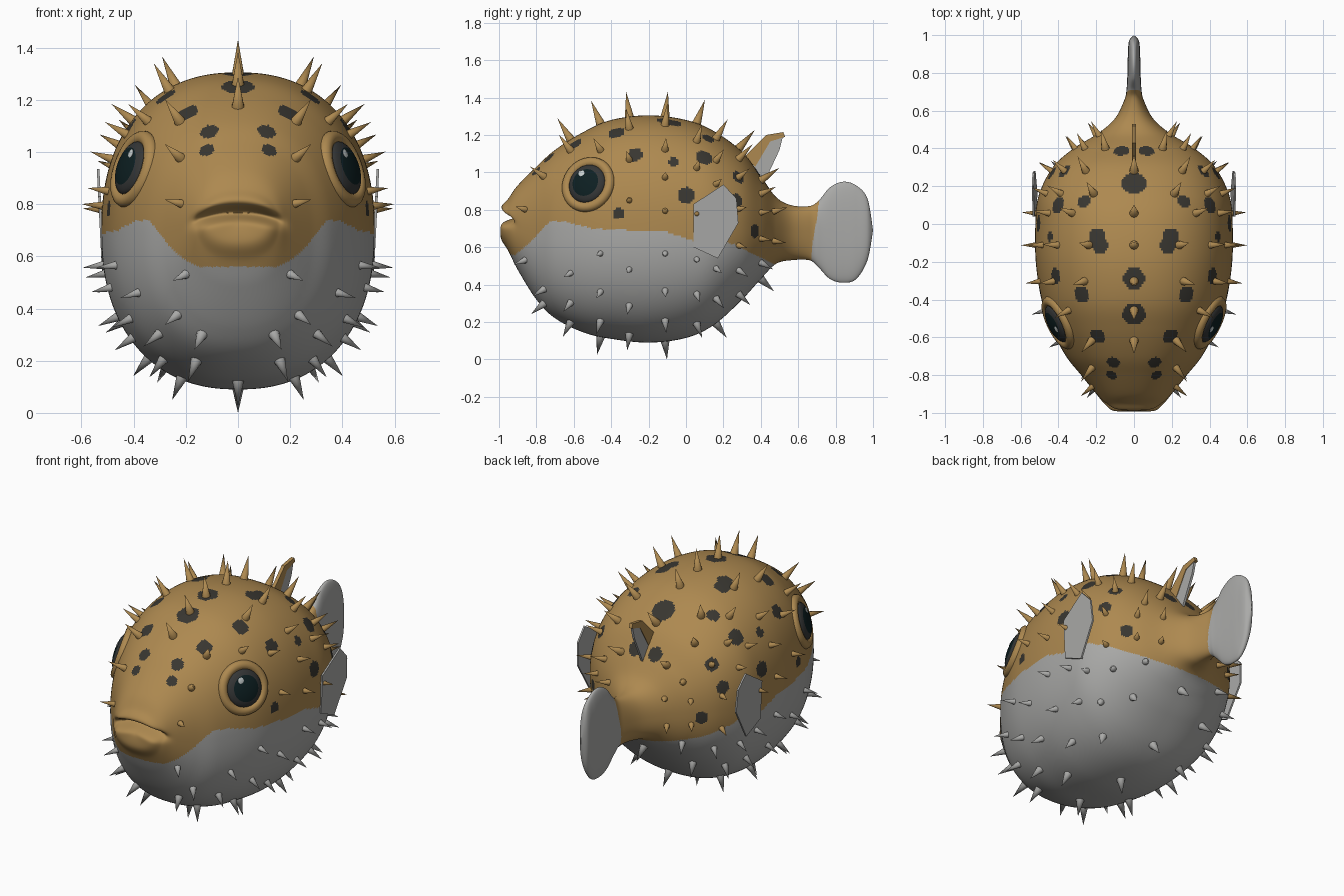
import bpy, bmesh, math
from mathutils import Vector, Matrix

cube = bpy.data.objects.get("Cube")
if cube:
    bpy.data.objects.remove(cube)


def material(name, r, g, b):
    mat = bpy.data.materials.new(name)
    mat.use_nodes = True
    mat.diffuse_color = (r, g, b, 1)
    bsdf = next(n for n in mat.node_tree.nodes if n.type == 'BSDF_PRINCIPLED')
    bsdf.inputs["Base Color"].default_value = (r, g, b, 1)
    return mat


TAN = material("sandy_tan", .42, .25, .08)
GREY = material("pale_grey", .40, .40, .39)
SPOT = material("dark_spot", .04, .037, .03)
RING = material("eye_ring", .035, .037, .037)
PUPIL = material("dark_teal_pupil", .004, .014, .016)
GLINT = material("eye_glint", .6, .65, .65)


def finish(name, bm, mats, smooth_angle=None):
    """Turn a bmesh into a named object with materials and shading."""
    bmesh.ops.recalc_face_normals(bm, faces=bm.faces)
    mesh = bpy.data.meshes.new(name)
    bm.to_mesh(mesh)
    bm.free()
    obj = bpy.data.objects.new(name, mesh)
    bpy.context.collection.objects.link(obj)
    for mat in mats:
        mesh.materials.append(mat)
    if smooth_angle:
        bpy.ops.object.select_all(action='DESELECT')
        obj.select_set(True)
        bpy.context.view_layer.objects.active = obj
        bpy.ops.object.shade_smooth_by_angle(angle=math.radians(smooth_angle))


# Body stations from snout to tail fin: y, bottom, top, half width
STATIONS = [Vector(s) for s in (
    (-.985, .73, .73, 0), (-.99, .65, .81, .11), (-.95, .58, .86, .16), (-.9, .48, .93, .2),
    (-.8, .32, 1.03, .28), (-.7, .22, 1.12, .36), (-.55, .145, 1.215, .44), (-.4, .11, 1.28, .49),
    (-.2, .09, 1.305, .52), (0, .115, 1.28, .522), (.15, .185, 1.22, .505), (.3, .32, 1.11, .43),
    (.4, .43, .98, .32), (.48, .51, .87, .19), (.56, .53, .825, .1), (.66, .53, .82, .05),
    (.71, .49, .85, .04), (.77, .43, .92, .036), (.84, .41, .95, .034), (.91, .43, .93, .032),
    (.97, .53, .86, .026), (1, .69, .69, 0))]
STEPS, SEGMENTS, POWER = 14, 320, 2 / 2.3


def interpolate_stations():
    """Catmull-Rom curve through the stations."""
    last, result = len(STATIONS) - 1, []
    for i in range(last):
        a, b, c, d = (STATIONS[min(max(k, 0), last)] for k in range(i - 1, i + 3))
        for s in range(STEPS):
            t = s / STEPS
            result.append(b + (c - a) * t / 2 + (a * 2 - b * 5 + c * 4 - d) * t * t / 2
                          + (b * 3 - a - c * 3 + d) * t ** 3 / 2)
    return result + [STATIONS[-1]]


RINGS = interpolate_stations()


def signed_power(value, power):
    return math.copysign(abs(value) ** power, value)


def ring_point(ring, angle):
    """Point on a rounded section; angle runs from the top towards +x."""
    y, low, high, half = ring
    return Vector((half * signed_power(math.sin(angle), POWER), y,
                   (low + high + (high - low) * signed_power(math.cos(angle), POWER)) / 2))


def surface(y, degrees):
    """Position and outward normal on the body."""
    i = min(range(STEPS, len(RINGS) - 1), key=lambda k: abs(RINGS[k].x - y))
    a = math.radians(degrees)
    p = ring_point(RINGS[i], a)
    along = ring_point(RINGS[i + 1], a) - ring_point(RINGS[i - 1], a)
    around = ring_point(RINGS[i], a + .05) - ring_point(RINGS[i], a - .05)
    n = along.cross(around).normalized()
    if n.dot(p - Vector((0, p.y, (RINGS[i].y + RINGS[i].z) / 2))) < 0:
        n.negate()
    return p, n


def mirrored(v, side):
    return Vector((v.x * side, v.y, v.z))


def sides(degrees):
    return (1,) if degrees in (0, 180) else (1, -1)


# Height of the pale belly's edge along the body
BELLY = ((-1.1, .56), (-.91, .56), (-.83, .63), (-.73, .735), (-.66, .74), (-.5, .7), (-.1, .68),
         (.05, .63), (.2, .64), (.35, .57), (.49, .5))


def is_belly(p):
    for (ya, za), (yb, zb) in zip(BELLY, BELLY[1:]):
        if ya <= p.y < yb:
            return p.z < za + (zb - za) * (p.y - ya) / (yb - ya)
    return False


# Dark spots: y, angle, radius
SPOTS = []
for y, deg, radius in ((-.8, 22, .03), (-.73, 16, .036), (-.59, 24, .042), (-.48, 0, .062),
                       (-.29, 0, .058), (.22, 0, .068), (-.11, 17, .046), (-.07, 19, .046),
                       (-.37, 31, .045), (.28, 54, .038), (.39, 9, .042), (-.28, 52, .042),
                       (-.07, 56, .026), (0, 75, .045), (.1, 49, .045), (-.36, 84, .03),
                       (.27, 74, .036), (.37, 93, .036), (.12, 28, .036)):
    for side in sides(deg):
        SPOTS.append((mirrored(surface(y, deg)[0], side), radius))

# Evenly spread angles round a section
ANGLES = []
for k in range(SEGMENTS):
    t = math.tau * k / SEGMENTS
    ANGLES.append(math.atan2(signed_power(math.sin(t), 1 / POWER),
                             signed_power(math.cos(t), 1 / POWER)))

# Body and tail as one loft, with the mouth pressed in
bm = bmesh.new()
loops = []
for ring in RINGS:
    loop = []
    for angle in ANGLES:
        p = ring_point(ring, angle)
        if p.y < -.84:
            line = .768 - 1.2 * p.x ** 2
            press = math.exp(-((p.z - line) / .024) ** 2 - (p.x / .16) ** 6)
            p.y += .09 * press * min(1, (-.84 - p.y) / .08)
        loop.append(bm.verts.new(p))
    loops.append(loop)
for a, b in zip(loops, loops[1:]):
    for k in range(SEGMENTS):
        j = (k + 1) % SEGMENTS
        bm.faces.new((a[k], a[j], b[j], b[k]))
bmesh.ops.remove_doubles(bm, verts=loops[0] + loops[-1], dist=.0001)
for f in bm.faces:
    c = f.calc_center_median()
    if c.y > .69 + .02 * math.sin(c.z * 9) or is_belly(c):
        f.material_index = 1
    elif any((c - p).length < r for p, r in SPOTS):
        f.material_index = 2
finish("body", bm, (TAN, GREY, SPOT), 80)

# Spines: rows along the body, each a list of angles
SPINES = {-.86: (70, 122), -.76: (42, 135, 157), -.62: (0, 30, 112, 135, 160),
          -.46: (0, 44, 100, 122, 146, 180), -.3: (0, 28, 55, 78, 108, 130, 158),
          -.11: (0, 24, 48, 66, 83, 100, 120, 142, 180), .06: (0, 36, 58, 84, 104, 125, 152),
          .16: (22, 48, 66, 112, 135, 180), .28: (0, 32, 54, 80, 102, 122, 150),
          .4: (25, 52, 76, 100, 130, 180), .47: (62, 105)}
back, belly = bmesh.new(), bmesh.new()
for y, angles in SPINES.items():
    for deg in angles:
        p, n = surface(y, deg)
        low = is_belly(p)
        bulk = math.cos(math.radians(deg)) ** 2
        length = .09 + (.018 if low else .055) * bulk
        for side in sides(deg):
            q, m = mirrored(p, side), mirrored(n, side)
            place = Matrix.Translation(q + m * (length / 2 - .012))
            bmesh.ops.create_cone(belly if low else back, cap_ends=True, segments=10,
                                  radius1=.018 + .008 * bulk, radius2=0, depth=length,
                                  matrix=place @ m.to_track_quat('Z', 'Y').to_matrix().to_4x4())
finish("back_spines", back, (TAN,), 50)
finish("belly_spines", belly, (GREY,), 50)


def disc(name, centre, normal, radius, depth, mats, inner=0):
    """Flattened ball facing along the normal; inner radius gets the second material."""
    bm = bmesh.new()
    bmesh.ops.create_uvsphere(bm, u_segments=32, v_segments=24, radius=1)
    for f in bm.faces:
        f.material_index = int(f.calc_center_median().xy.length < inner)
    turn = normal.to_track_quat('Z', 'Y').to_matrix().to_4x4()
    bm.transform(Matrix.Translation(centre) @ turn @ Matrix.Diagonal((radius, radius, depth, 1)))
    finish(name, bm, mats, 60)


def plate(name, outline, x, thickness, mat, lean=0):
    """Flat fin from a y-z outline, centred on x and leaning sideways with height."""
    bm = bmesh.new()
    face = bm.faces.new([bm.verts.new((x - thickness / 2 + lean * (z - .73), y, z))
                         for y, z in outline])
    grown = bmesh.ops.extrude_face_region(bm, geom=[face])["geom"]
    bmesh.ops.translate(bm, vec=(thickness, 0, 0),
                        verts=[v for v in grown if isinstance(v, bmesh.types.BMVert)])
    finish(name, bm, (mat,))


# Eyes, eyelids, glints and side fins
p, n = surface(-.525, 65)
FIN = ((.04, .6), (.04, .83), (.2, .935), (.27, .86), (.28, .73), (.17, .54))
for side, label in ((1, "left"), (-1, "right")):
    q, m = mirrored(p, side), mirrored(n, side)
    disc(label + "_eye", q - m * .003, m, .106, .036, (RING, PUPIL), .7)
    offset = Vector((0, -.03, .055))
    offset -= m * offset.dot(m)
    disc(label + "_eye_glint", q + m * .028 + offset, m, .018, .004, (GLINT,))
    bpy.ops.mesh.primitive_torus_add(major_radius=.125, minor_radius=.028, major_segments=40,
                                     location=q - m * .017,
                                     rotation=m.to_track_quat('Z', 'Y').to_euler())
    lid = bpy.context.object
    lid.name = label + "_eyelid"
    lid.data.materials.append(TAN)
    bpy.ops.object.shade_smooth()
    plate(label + "_side_fin", FIN, side * .526, .01, GREY, side * .05)

# Back fin with a tan leading edge
plate("back_fin", ((.36, .98), (.36, 1.08), (.44, 1.18), (.52, 1.2), (.5, 1.12), (.42, .95)),
      0, .014, GREY)
plate("back_fin_edge", ((.31, 1.08), (.43, 1.2), (.52, 1.215), (.53, 1.19), (.45, 1.165),
                        (.37, 1.03)), 0, .02, TAN)
